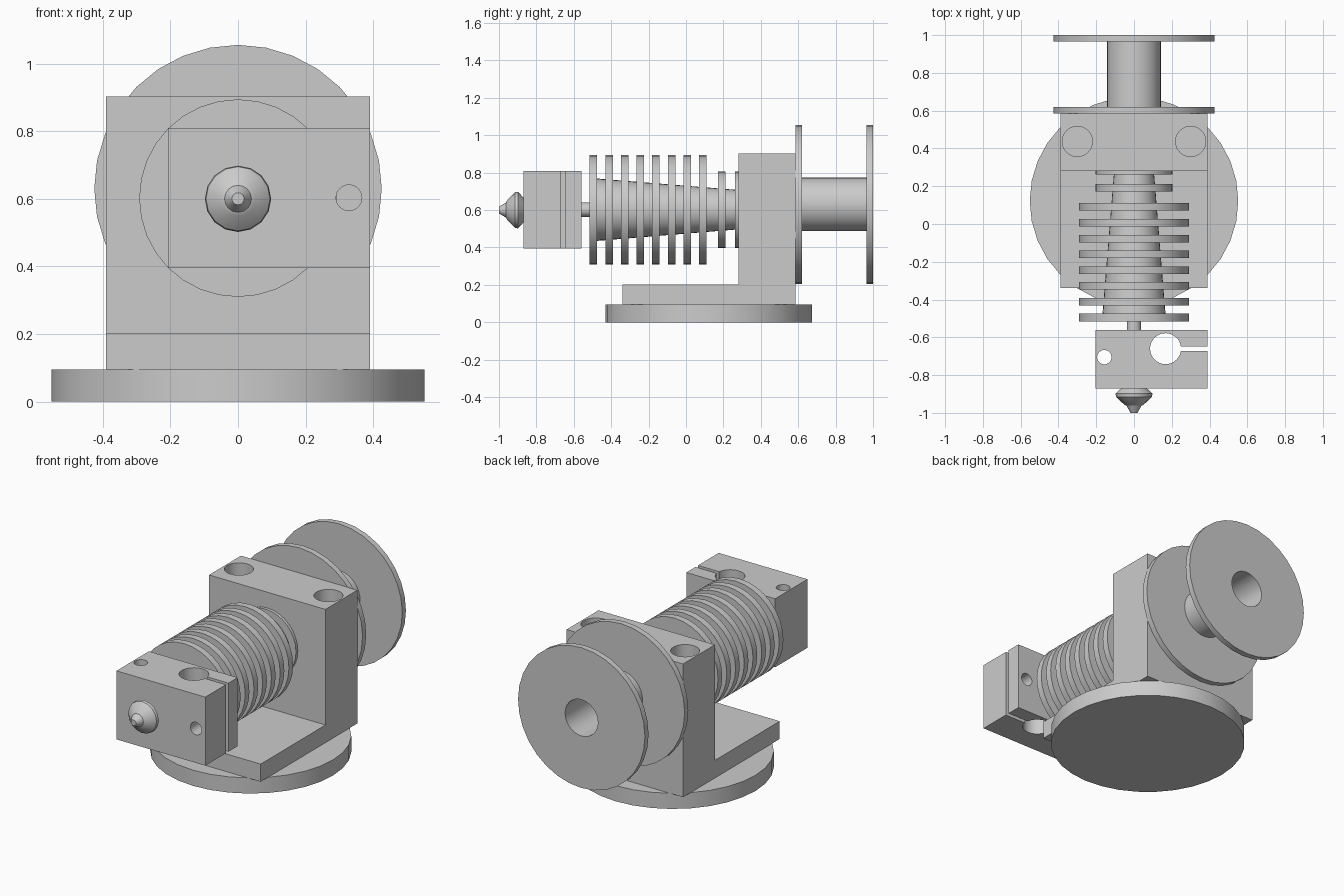
import bpy, bmesh, math

if "Cube" in bpy.data.objects:
    bpy.data.objects.remove(bpy.data.objects["Cube"])


def finish(name, bm, smooth=True):
    bmesh.ops.recalc_face_normals(bm, faces=bm.faces)
    me = bpy.data.meshes.new(name)
    bm.to_mesh(me)
    bm.free()
    ob = bpy.data.objects.new(name, me)
    bpy.context.collection.objects.link(ob)
    if smooth:
        bpy.ops.object.select_all(action='DESELECT')
        ob.select_set(True)
        bpy.context.view_layer.objects.active = ob
        bpy.ops.object.shade_smooth_by_angle(angle=math.radians(35))
    return ob


def lathe(name, profile, centre, axis='y', n=32, closed=False):
    """Revolve (position, radius) points about an axis; closed joins last to first."""
    bm = bmesh.new()
    cx, cy, cz = centre
    rings = []
    for p, r in profile:
        ring = []
        for i in range(n):
            a = 2 * math.pi * i / n
            u, v = r * math.cos(a), r * math.sin(a)
            co = (cx + u, cy + p, cz + v) if axis == 'y' else (cx + u, cy + v, cz + p)
            ring.append(bm.verts.new(co))
        rings.append(ring)
    pairs = list(zip(rings, rings[1:]))
    if closed:
        pairs.append((rings[-1], rings[0]))
    else:
        bm.faces.new(rings[0])
        bm.faces.new(rings[-1])
    for a, b in pairs:
        for i in range(n):
            j = (i + 1) % n
            bm.faces.new((a[i], a[j], b[j], b[i]))
    return finish(name, bm)


def prism(name, outline, x0, x1):
    """Extrude a (y, z) outline from x0 to x1."""
    bm = bmesh.new()
    f = bm.faces.new([bm.verts.new((x0, y, z)) for y, z in outline])
    ext = bmesh.ops.extrude_face_region(bm, geom=[f])
    verts = [g for g in ext['geom'] if isinstance(g, bmesh.types.BMVert)]
    bmesh.ops.translate(bm, verts=verts, vec=(x1 - x0, 0, 0))
    return finish(name, bm, False)


def box(name, x0, x1, y0, y1, z0, z1):
    return prism(name, [(y0, z0), (y1, z0), (y1, z1), (y0, z1)], x0, x1)


def cut(ob, cutters):
    for c in cutters:
        m = ob.modifiers.new('cut', 'BOOLEAN')
        m.operation = 'DIFFERENCE'
        m.solver = 'EXACT'
        m.object = c
        bpy.context.view_layer.objects.active = ob
        bpy.ops.object.modifier_apply(modifier=m.name)
        bpy.data.objects.remove(c)
    bpy.ops.object.select_all(action='DESELECT')
    ob.select_set(True)
    bpy.context.view_layer.objects.active = ob
    bpy.ops.object.shade_smooth_by_angle(angle=math.radians(35))


def hole(x, y, z, r, p0, p1, axis):
    return lathe('cutter', [(p0, r), (p1, r)], (x, y, z), axis)


# Round base
lathe('base_disc', [(0, 0.552), (0.095, 0.552)], (0, 0.122, 0), 'z')

# L-shaped bracket with two bolt holes
bracket = prism('bracket', [(-0.34, 0.095), (0.585, 0.095), (0.585, 0.902),
                            (0.28, 0.902), (0.28, 0.202), (-0.34, 0.202)], -0.39, 0.39)
cut(bracket, [hole(s * 0.3, 0.437, 0, 0.08, 0.05, 1.0, 'z') for s in (-1, 1)])

# Hollow spool
lathe('spool', [(0.585, 0.11), (0.585, 0.425), (0.62, 0.425), (0.62, 0.143),
                (0.965, 0.143), (0.965, 0.425), (1.0, 0.425), (1.0, 0.11)],
      (0, 0, 0.63), closed=True)

# Tapered heatsink core with large and small fins, as one lathed profile
Y0, Y1 = -0.515, 0.282


def core(y):
    return 0.17 + (0.105 - 0.17) * (y - Y0) / (Y1 - Y0)


fins = [(-0.495 + 0.0836 * i, 0.292) for i in range(8)] + [(0.192, 0.205)]
profile = []
for y, r in fins:
    a, b = y - 0.02, y + 0.02
    profile += [(a, core(a)), (a, r), (b, r), (b, core(b))]
profile += [(0.262, core(0.262)), (0.262, 0.205), (0.282, 0.205)]
lathe('heatsink', profile, (0, 0, 0.602))

# Neck between heatsink and heater block
lathe('neck', [(-0.565, 0.038), (-0.51, 0.038)], (0, 0, 0.602))

# Heater block with cartridge bore, clamp slit and screw holes
block = box('heater_block', -0.205, 0.39, -0.87, -0.56, 0.395, 0.81)
cut(block, [hole(0.167, -0.66, 0, 0.082, 0.3, 0.9, 'z'),
            box('cutter', 0.167, 0.5, -0.672, -0.648, 0.3, 0.9),
            hole(-0.157, -0.705, 0, 0.038, 0.3, 0.9, 'z'),
            hole(0.328, 0, 0.603, 0.038, -1.0, -0.5, 'y')])

# Nozzle
lathe('nozzle', [(-0.868, 0.065), (-0.898, 0.098), (-0.915, 0.095), (-0.958, 0.05),
                 (-0.962, 0.04), (-1.0, 0.018)], (0, 0, 0.6), n=16)
